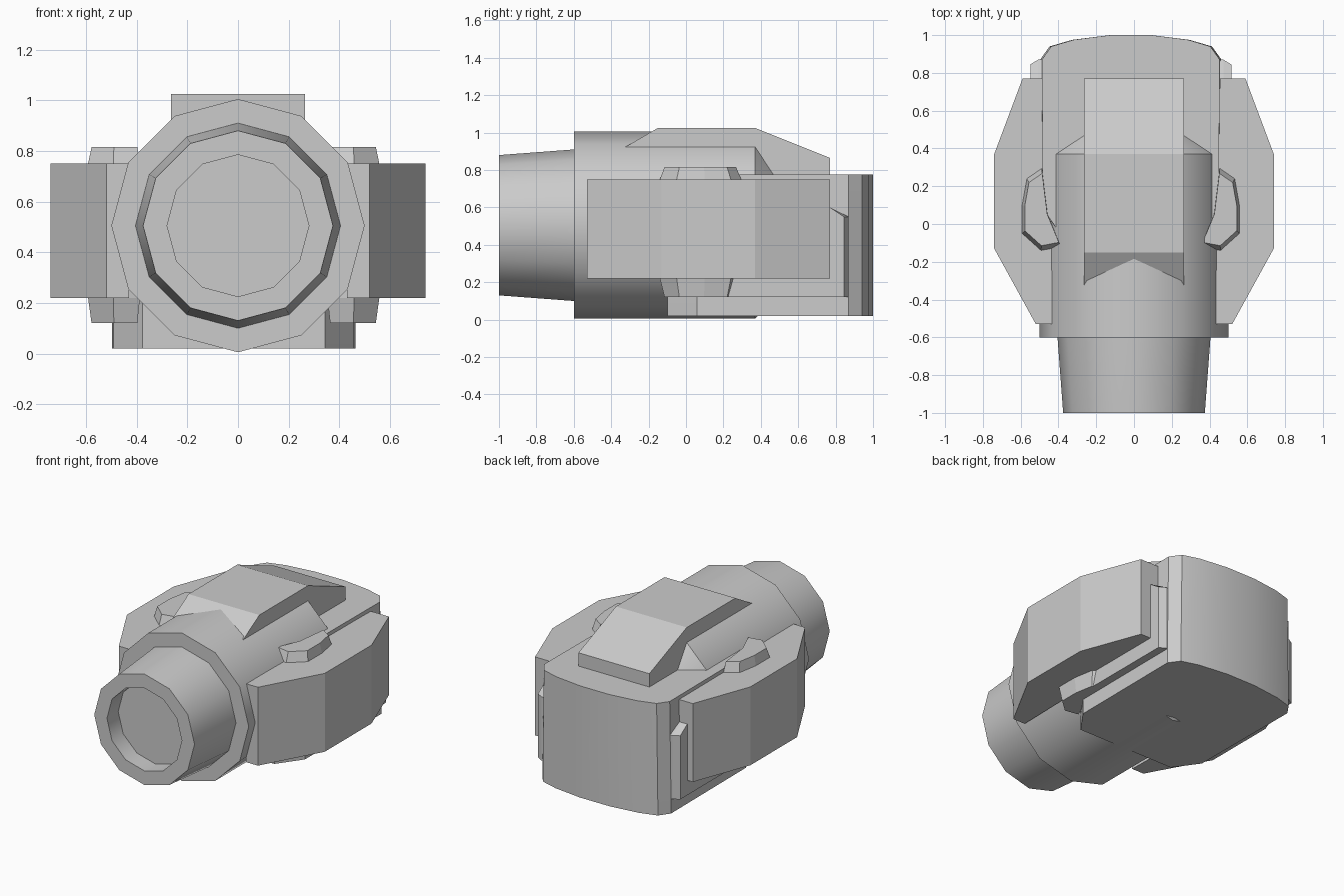
import bpy, bmesh
from math import sin, cos, pi, radians

if "Cube" in bpy.data.objects:
    bpy.data.objects.remove(bpy.data.objects["Cube"])

def loft(name, rings, smooth=0):
    """Skin equal-length closed rings and cap both ends."""
    bm = bmesh.new()
    vs = [[bm.verts.new(p) for p in r] for r in rings]
    n = len(rings[0])
    for a, b in zip(vs, vs[1:]):
        for i in range(n):
            j = (i + 1) % n
            bm.faces.new((a[i], a[j], b[j], b[i]))
    bm.faces.new(vs[0][::-1])
    bm.faces.new(vs[-1])
    bmesh.ops.recalc_face_normals(bm, faces=bm.faces)
    me = bpy.data.meshes.new(name)
    bm.to_mesh(me)
    bm.free()
    ob = bpy.data.objects.new(name, me)
    bpy.context.collection.objects.link(ob)
    if smooth:
        bpy.ops.object.select_all(action='DESELECT')
        bpy.context.view_layer.objects.active = ob
        ob.select_set(True)
        bpy.ops.object.shade_smooth_by_angle(angle=radians(smooth))
    return ob

def circle(y, r):
    return [(r * sin(i * pi / 6), y, 0.505 + r * cos(i * pi / 6)) for i in range(12)]

def plan(pts, z, s=1.0, cx=0.0, cy=0.0, side=1, off=0.0):
    """Plan outline at height z, scaled about (cx, cy), optionally mirrored."""
    return [(side * (cx + (x - cx) * s) + off, cy + (y - cy) * s, z) for x, y in pts]

def profile(pts, x):
    return [(x, y, z) for y, z in pts]

# Barrel with tapered rear end, and hollow nozzle
loft("barrel", [circle(-0.6, 0.5), circle(0.37, 0.5), circle(0.55, 0.3)], 35)
loft("nozzle", [circle(-0.5, 0.41), circle(-0.6, 0.405), circle(-1, 0.375),
                circle(-1, 0.28), circle(-0.88, 0.28)], 35)

# Rear housing with bowed back
half = [(0.36, -0.1), (0.475, 0.06), (0.48, 0.87), (0.43, 0.94), (0.31, 0.975), (0.11, 1.0)]
outline = half + [(-x, y) for x, y in reversed(half)]
front_in = [(x * 0.98, y + 0.02 if y < 0.1 else y) for x, y in outline]
loft("rear_housing", [plan(outline, 0.02, off=-0.017), plan(outline, 0.12, off=-0.017),
                      plan(front_in, 0.775, off=-0.017)], 32)

# Sloped top cover
cover = [(-0.33, 0.92), (-0.15, 1.025), (0.37, 1.025), (0.77, 0.865), (0.77, 0.76), (0.0, 0.76)]
loft("top_cover", [profile(cover, -0.265), profile(cover, 0.265)])

# Side pods, clips and rear side plates
pod = [(0.43, -0.53), (0.52, -0.53), (0.74, -0.13), (0.74, 0.37), (0.59, 0.77), (0.455, 0.77)]
clip = [(0.37, -0.12), (0.475, -0.14), (0.575, -0.05), (0.575, 0.1), (0.55, 0.24), (0.47, 0.295), (0.44, 0.05)]
plate = [(0.1, 0.12), (0.87, 0.12), (0.87, 0.55), (0.77, 0.6), (0.25, 0.74)]
for label, s in (("left", -1), ("right", 1)):
    loft(label + "_pod", [plan(pod, 0.22, side=s), plan(pod, 0.75, side=s)])
    loft(label + "_clip", [plan(clip, z, k, 0.46, 0.07, s, -0.017)
                           for z, k in ((0.12, 0.88), (0.22, 1), (0.75, 1), (0.815, 0.88))])
    inner = profile(plate, s * 0.4 - 0.017)
    mid = profile(plate, s * 0.49 - 0.017)
    outer = [(s * 0.532 - 0.017, y - 0.025 if y > 0.8 else y, z) for y, z in plate]
    loft(label + "_side_plate", [inner, mid, outer])
